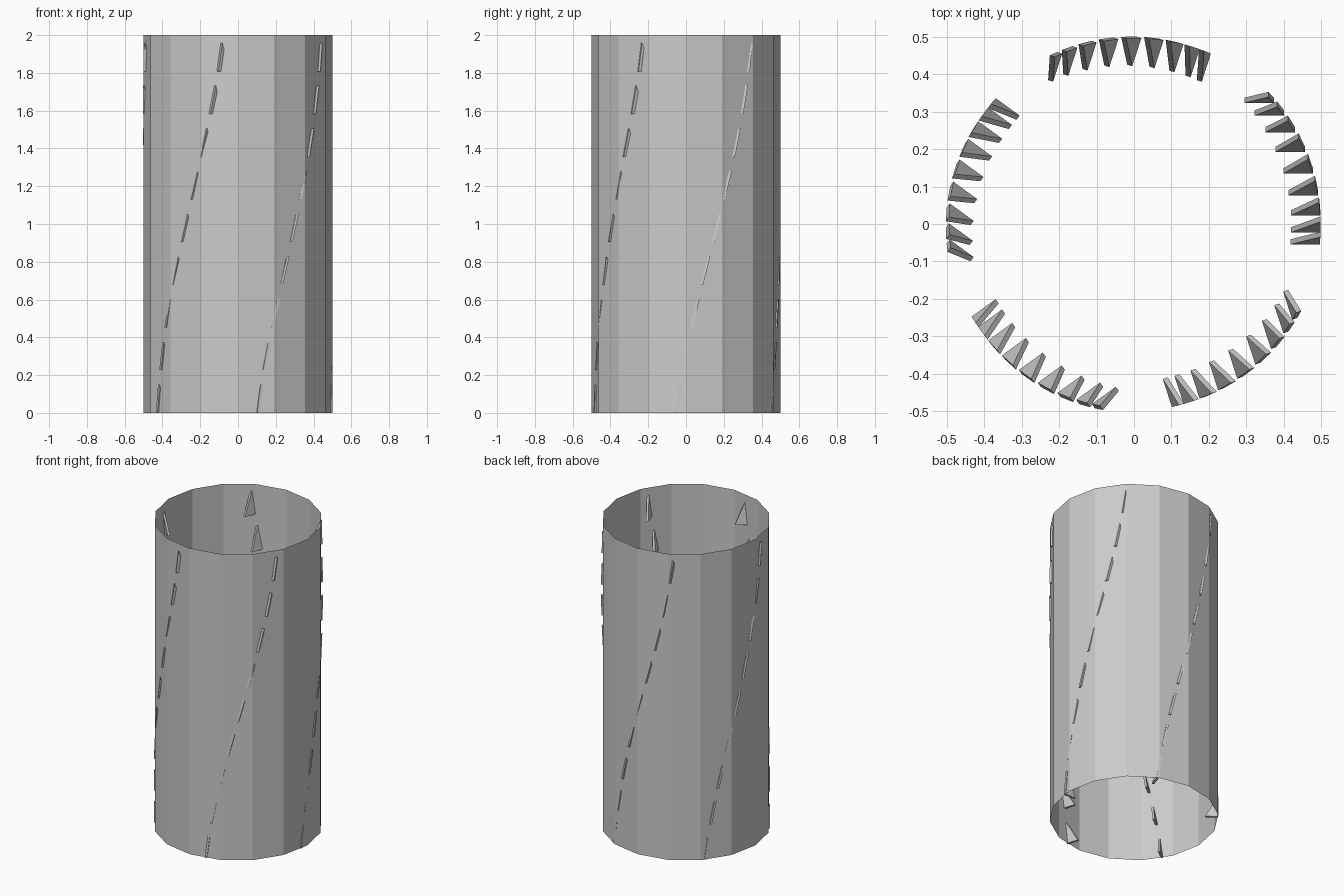
import bpy, bmesh, math
from mathutils import Vector

if "Cube" in bpy.data.objects:
    bpy.data.objects.remove(bpy.data.objects["Cube"])

R, H = 0.5, 2.0
ROWS, TEETH = 5, 9
STEP, TOOTH_H, TOOTH_L, THICK = 0.226, 0.15, 0.079, 0.014


def wall_point(row_angle, z):
    # gently eased twist of about 50 degrees up the wall
    t = z / H
    s = 0.5 * t + 0.5 * t * t * (3 - 2 * t)
    a = row_angle + math.radians(-5.5 + 50 * s)
    return Vector((R * 0.998 * math.cos(a), R * 0.998 * math.sin(a), z))


def finish(bm, name):
    bmesh.ops.recalc_face_normals(bm, faces=bm.faces)
    mesh = bpy.data.meshes.new(name)
    bm.to_mesh(mesh)
    bm.free()
    obj = bpy.data.objects.new(name, mesh)
    bpy.context.collection.objects.link(obj)
    return obj


# open sixteen-sided tube
bpy.ops.mesh.primitive_cylinder_add(vertices=16, radius=R, depth=H,
                                    end_fill_type='NOTHING', location=(0, 0, H / 2))
bpy.context.object.name = "tube_wall"

# five twisting rows of triangular teeth on the inside
for k in range(ROWS):
    ang = 2 * math.pi * k / ROWS
    inward = Vector((-math.cos(ang), -math.sin(ang), 0))
    side = Vector((-math.sin(ang), math.cos(ang), 0)) * (THICK / 2)
    bm = bmesh.new()
    for i in range(TEETH):
        z = i * STEP
        foot = wall_point(ang, z)
        profile = [foot, foot + inward * TOOTH_L, wall_point(ang, z + TOOTH_H)]
        a = [bm.verts.new(p - side) for p in profile]
        b = [bm.verts.new(p + side) for p in profile]
        bm.faces.new(a)
        bm.faces.new(b[::-1])
        for j in range(3):
            n = (j + 1) % 3
            bm.faces.new((a[j], b[j], b[n], a[n]))
    finish(bm, f"tooth_row_{k + 1}")
